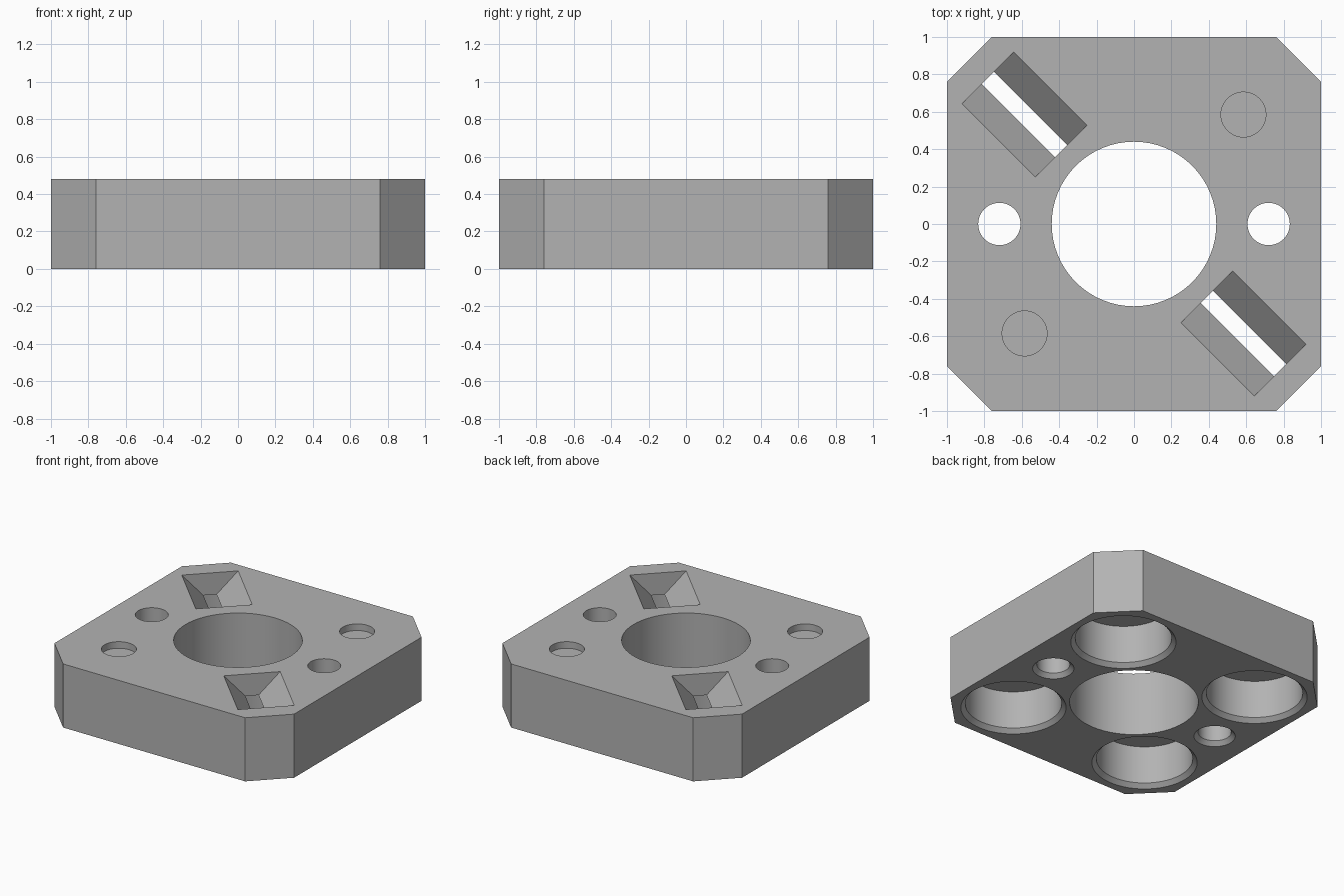
import bpy, bmesh, math
from mathutils import Matrix

if "Cube" in bpy.data.objects:
    bpy.data.objects.remove(bpy.data.objects["Cube"])

HEIGHT = 0.48
CORNER = 0.585      # offset of the corner features

grey = bpy.data.materials.new("plain grey")
grey.use_nodes = True
colour = (0.45, 0.45, 0.45, 1)
grey.diffuse_color = colour
grey.node_tree.nodes["Principled BSDF"].inputs["Base Color"].default_value = colour


def finish(bm, name):
    bmesh.ops.recalc_face_normals(bm, faces=bm.faces)
    mesh = bpy.data.meshes.new(name)
    bm.to_mesh(mesh)
    bm.free()
    mesh.materials.append(grey)
    obj = bpy.data.objects.new(name, mesh)
    bpy.context.collection.objects.link(obj)
    return obj


def prism(name, outline, depth, matrix=Matrix()):
    """Extrude a flat xy outline along z, then place it."""
    bm = bmesh.new()
    face = bm.faces.new([bm.verts.new((x, y, 0)) for x, y in outline])
    new = bmesh.ops.extrude_face_region(bm, geom=[face])["geom"]
    bmesh.ops.translate(bm, vec=(0, 0, depth),
                        verts=[v for v in new if isinstance(v, bmesh.types.BMVert)])
    bmesh.ops.transform(bm, matrix=matrix, verts=bm.verts)
    return finish(bm, name)


def turned(name, x, y, profile, sides=64):
    """Stack of rings from (radius, z) pairs, capped at both ends."""
    bm = bmesh.new()
    rings = []
    for r, z in profile:
        rings.append([bm.verts.new((x + r * math.cos(math.tau * i / sides),
                                    y + r * math.sin(math.tau * i / sides), z))
                      for i in range(sides)])
    for low, high in zip(rings, rings[1:]):
        for i in range(sides):
            j = (i + 1) % sides
            bm.faces.new((low[i], low[j], high[j], high[i]))
    bm.faces.new(rings[0])
    bm.faces.new(rings[-1])
    return finish(bm, name)


# Plate with cut corners
a, b = 1.0, 0.76
plate = prism("mounting_plate", [(a, -b), (a, b), (b, a), (-b, a),
                                 (-a, b), (-a, -b), (-b, -a), (b, -a)], HEIGHT)

# Centre bore
cutters = [turned("centre_bore", 0, 0, [(0.44, -0.1), (0.44, 0.6)])]

for side in (-1, 1):
    # Through holes, countersunk underneath
    cutters.append(turned("bolt_hole", side * 0.72, 0,
                          [(0.151, -0.01), (0.113, 0.03), (0.113, 0.6)]))
    # Chamfered pockets under all four corners
    for other in (-1, 1):
        cutters.append(turned("pocket", side * CORNER, other * CORNER,
                              [(0.37, -0.01), (0.33, 0.03), (0.33, 0.315)]))
    # Shallow round recesses on top
    cutters.append(turned("recess", side * CORNER, side * CORNER,
                          [(0.12, 0.43), (0.12, 0.6)]))
    # Vee slots opening into the pockets
    place = (Matrix.Translation((side * CORNER, -side * CORNER, 0))
             @ Matrix.Rotation(math.radians(45), 4, "Z")
             @ Matrix.Rotation(math.radians(90), 4, "X")
             @ Matrix.Translation((0, 0, -0.277)))
    w, n = 0.196, 0.046
    cutters.append(prism("vee_slot", [(-n, 0.28), (n, 0.28), (n, 0.315), (w, HEIGHT),
                                      (w, 0.6), (-w, 0.6), (-w, HEIGHT), (-n, 0.315)],
                         0.554, place))

# Cut everything out of the plate
for cutter in cutters:
    mod = plate.modifiers.new(cutter.name, "BOOLEAN")
    mod.operation = "DIFFERENCE"
    mod.solver = "EXACT"
    mod.object = cutter
bpy.context.view_layer.update()
result = bpy.data.meshes.new_from_object(
    plate.evaluated_get(bpy.context.evaluated_depsgraph_get()))
plate.modifiers.clear()
plate.data = result
for cutter in cutters:
    bpy.data.objects.remove(cutter)

bpy.ops.object.select_all(action="DESELECT")
plate.select_set(True)
bpy.context.view_layer.objects.active = plate
bpy.ops.object.shade_smooth_by_angle(angle=math.radians(30))
